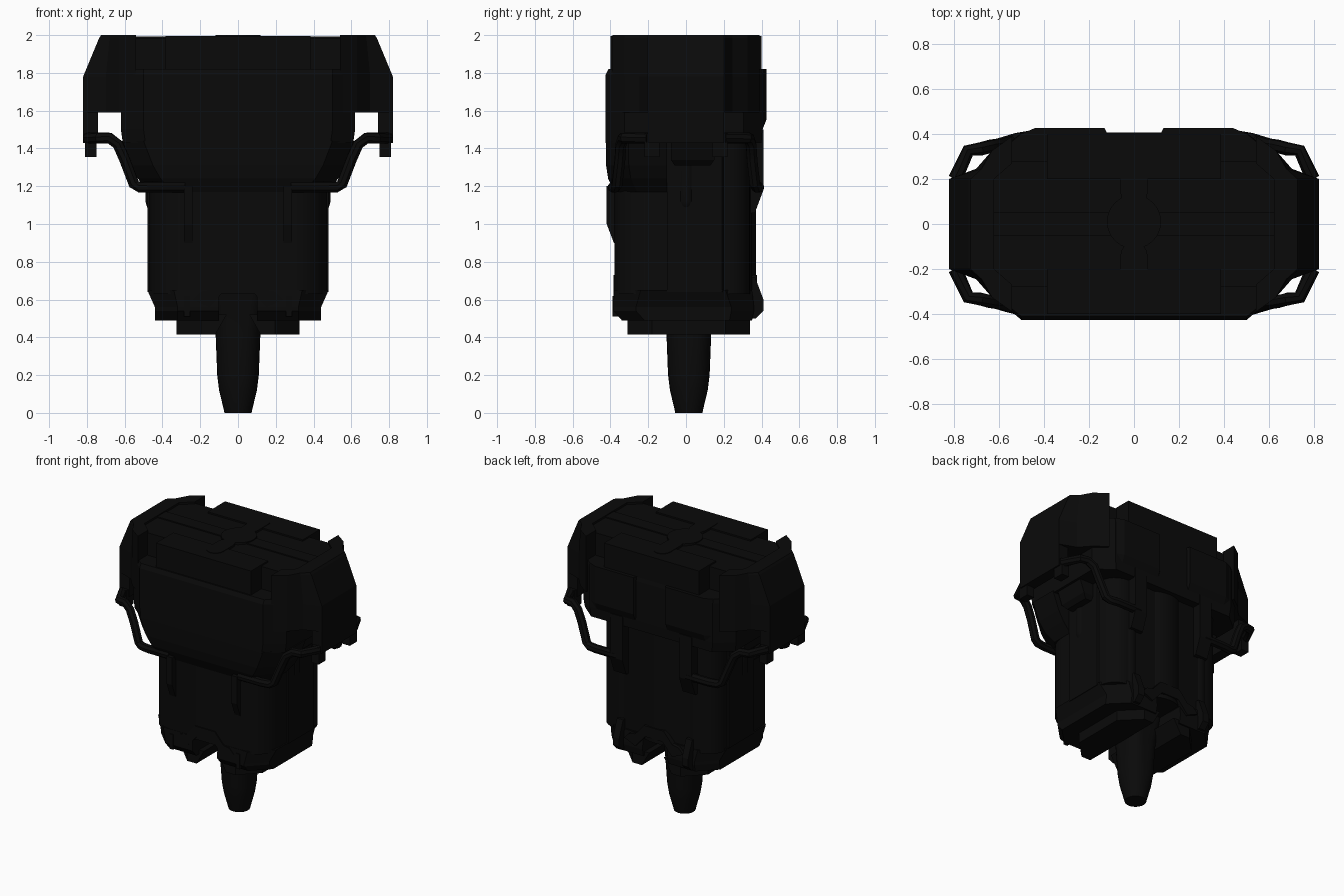
import bpy, bmesh, math
from mathutils import Vector

if "Cube" in bpy.data.objects:
    bpy.data.objects.remove(bpy.data.objects["Cube"])

black = bpy.data.materials.new("near_black")
black.diffuse_color = (0.003, 0.003, 0.003, 1)
black.use_nodes = True
black.node_tree.nodes["Principled BSDF"].inputs["Base Color"].default_value = black.diffuse_color


def finish(name, bm, smooth=False):
    bmesh.ops.remove_doubles(bm, verts=bm.verts, dist=1e-5)
    bmesh.ops.recalc_face_normals(bm, faces=bm.faces)
    me = bpy.data.meshes.new(name)
    bm.to_mesh(me)
    bm.free()
    me.materials.append(black)
    ob = bpy.data.objects.new(name, me)
    bpy.context.collection.objects.link(ob)
    if smooth:
        bpy.ops.object.select_all(action='DESELECT')
        ob.select_set(True)
        bpy.context.view_layer.objects.active = ob
        bpy.ops.object.shade_smooth_by_angle(angle=math.radians(35))
    return ob


def skin(name, rings3d, smooth=False):
    """Skin a list of equal-length rings and cap both ends."""
    bm = bmesh.new()
    rings = [[bm.verts.new(p) for p in r] for r in rings3d]
    n = len(rings[0])
    for a, b in zip(rings, rings[1:]):
        for i in range(n):
            j = (i + 1) % n
            bm.faces.new((a[i], a[j], b[j], b[i]))
    bm.faces.new(rings[0])
    bm.faces.new(rings[-1])
    return finish(name, bm, smooth)


def loft(name, sections, smooth=False):
    return skin(name, [[(x, y, z) for x, y in pts] for z, pts in sections], smooth)


def rib(name, x0, x1, prof):
    """Extrude a y-z profile along x."""
    return skin(name, [[(x, y, z) for y, z in prof] for x in (x0, x1)])


def box(name, x, y, z):
    pts = [(x[0], y[0]), (x[1], y[0]), (x[1], y[1]), (x[0], y[1])]
    return loft(name, [(z[0], pts), (z[1], pts)])


def octagon(hx, yf, yb, cx=0.12, cy=0.1):
    return [(-hx, yf + cy), (-hx + cx, yf), (hx - cx, yf), (hx, yf + cy),
            (hx, yb - cy), (hx - cx, yb), (-hx + cx, yb), (-hx, yb - cy)]


def rounded(hx, yf, yb, rf, rb, n=6):
    pts = []
    for sx, y, r, a0 in ((1, yb, rb, 0), (-1, yb, rb, 90), (-1, yf, rf, 180), (1, yf, rf, 270)):
        cy = y - r if y > 0 else y + r
        for i in range(n + 1):
            a = math.radians(a0 + 90 * i / n)
            pts.append((sx * (hx - r) + r * math.cos(a), cy + r * math.sin(a)))
    return pts


def circle(cx, cy, r, n=24):
    return [(cx + r * math.cos(2 * math.pi * i / n),
             cy + r * math.sin(2 * math.pi * i / n)) for i in range(n)]


def capsule(y0, y1, r, n=8):
    top = [(r * math.cos(math.pi * i / n), y1 - r + r * math.sin(math.pi * i / n)) for i in range(n + 1)]
    return top + [(-x, y0 + y1 - y) for x, y in top]


def flip(pts, sx, sy):
    return [(x * sx, y * sy) for x, y in pts]


def tube(name, pts, r):
    P = [Vector(p) for p in pts]
    rings = []
    for i, p in enumerate(P):
        t = (P[min(i + 1, len(P) - 1)] - P[max(i - 1, 0)]).normalized()
        side = t.cross(Vector((0, 1, 0.15))).normalized()
        up = t.cross(side)
        rings.append([p + r * (math.cos(a) * side + math.sin(a) * up)
                      for a in (math.pi / 8 + k * math.pi / 4 for k in range(8))])
    return skin(name, rings, True)


# nozzle: round tip growing into a rounded square inside the arched base
loft("nozzle", [(z, [(x, y + 0.015) for x, y in rounded(h, -h, h, r, r)]) for z, h, r in
     ((0, 0.072, 0.071), (0.02, 0.076, 0.073), (0.12, 0.1, 0.09), (0.2, 0.11, 0.092),
      (0.43, 0.119, 0.085), (0.55, 0.13, 0.07), (0.7, 0.15, 0.06))], True)

# body column with rounded front corners
loft("body", [(z, rounded(0.47, -0.378, 0.34, 0.19, 0.13)) for z in (0.63, 1.5)], True)
loft("back_barrel", [(z, circle(0, 0.17, 0.2, 32)) for z in (0.62, 1.5)], True)

# arch mouldings above the nozzle, front and back
for name, ya, yb in (("front_arch", -0.3, -0.385), ("back_arch", 0.25, 0.375)):
    prof = [(-0.24, 0.6), (-0.2, 0.64), (-0.15, 0.65), (-0.08, 0.73), (0.08, 0.73), (0.15, 0.65),
            (0.2, 0.64), (0.24, 0.6), (0.15, 0.56), (0.07, 0.65), (-0.07, 0.65), (-0.15, 0.56)]
    skin(name, [[(x, y, z) for x, z in prof] for y in (ya, yb)])


# head: full upper housing, tapered front apron and recessed top core
def front_half(hx, yf, c=0.12):
    return [(-hx, -0.1), (-hx, yf + c), (-hx + c, yf), (hx - c, yf), (hx, yf + c), (hx, -0.1)]


loft("head_apron", [(1.17, front_half(0.47, -0.38)), (1.24, front_half(0.53, -0.412)), (1.31, front_half(0.57, -0.423)),
                    (1.44, front_half(0.62, -0.425))])
loft("head", [(1.43, octagon(0.61, -0.425, 0.40)), (1.5, octagon(0.62, -0.425, 0.405)),
              (1.79, octagon(0.62, -0.425, 0.405)), (1.82, octagon(0.62, -0.41, 0.4))])
loft("head_core", [(z, octagon(0.64, -0.28, 0.28, 0.08, 0.08)) for z in (1.8, 1.985)])

# raised top panels
for name, s in (("top_front_panel", -1), ("top_back_panel", 1)):
    loft(name, [(z, flip([(0.385, 0.2), (0.385, 0.4), (-0.385, 0.4), (-0.385, 0.2)], 1, s)) for z in (1.8, 1.996)])

# top hub, slots and spine
loft("top_hub", [(z, circle(0, 0.01, 0.12)) for z in (1.97, 2.0)])
loft("top_slot_back", [(z, capsule(0.08, 0.33, 0.06)) for z in (1.97, 2.0)])
loft("top_slot_front", [(z, capsule(-0.32, -0.08, 0.06)) for z in (1.97, 2.0)])
box("top_spine", (-0.64, 0.64), (-0.05, 0.05), (1.97, 1.993))

for s, side in ((-1, "left"), (1, "right")):
    def sx(a, b):
        return sorted((s * a, s * b))

    # base lobes and foot pads either side of the nozzle
    def lobe(x0, x1, yf, yb, c):
        return flip([(x0, yf), (x1 - c, yf), (x1, yf + c), (x1, yb - c), (x1 - c, yb), (x0, yb)], s, 1)
    loft(side + "_base", [(0.49, lobe(0.1, 0.44, -0.34, 0.35, 0.12)), (0.54, lobe(0.1, 0.44, -0.385, 0.36, 0.12)),
                          (0.56, lobe(0.1, 0.44, -0.385, 0.36, 0.12)), (0.65, lobe(0.1, 0.48, -0.38, 0.35, 0.14))])
    loft(side + "_foot", [(0.415, lobe(0.12, 0.325, -0.31, 0.34, 0.13)), (0.52, lobe(0.06, 0.325, -0.31, 0.34, 0.13))])

    # side cap, wrapping toward front and back
    def cap(X, k):
        half = [(X, 0.2), (k, 0.245), (0.63, 0.325), (0.54, 0.39), (0.54, 0.27), (0.62, 0.2)]
        return flip(half + [(x, -y) for x, y in reversed(half)], s, 1)
    loft(side + "_cap", [(1.59, cap(0.82, 0.7)), (1.78, cap(0.82, 0.7)), (1.985, cap(0.735, 0.68)), (2.0, cap(0.725, 0.675))])
    box(side + "_cap_skirt", sx(0.74, 0.82), (-0.2, 0.2), (1.43, 1.6))

    # side socket and plug rod
    loft(side + "_socket", [(z, flip([(0.4, a), (x, a), (x, b), (0.4, b)], s, 1)) for z, x, a, b in
         ((1.31, 0.53, -0.06, 0.13), (1.34, 0.56, -0.08, 0.15), (1.45, 0.6, -0.08, 0.15))])
    loft(side + "_plug_rod", [(z, circle(s * 0.44, 0, r, 16)) for z, r in
         ((1.075, 0.025), (1.09, 0.042), (1.12, 0.05), (1.35, 0.05))], True)

    # side slab and pipe on the column
    loft(side + "_side_slab", [(z, flip([(0.4, -0.11), (0.48, -0.1), (0.48, 0.19), (0.4, 0.25)], s, 1)) for z in (0.64, 1.45)])
    loft(side + "_back_pipe", [(z, circle(s * 0.3, 0.29, 0.06, 16)) for z in (0.58, 1.45)], True)

    # front strips and clips, back strips and fins
    rib(side + "_front_clip", s * 0.255, s * 0.285, [(-0.388, 0.51), (-0.388, 0.62), (-0.33, 0.62), (-0.33, 0.51)])
    rib(side + "_front_strip", s * 0.24, s * 0.285,
        [(-0.33, 0.9), (-0.382, 0.9), (-0.42, 1.0), (-0.42, 1.2), (-0.33, 1.2)])
    rib(side + "_back_strip", s * 0.23, s * 0.33,
        [(0.3, 1.05), (0.365, 1.06), (0.41, 1.18), (0.41, 1.5), (0.3, 1.5)])
    rib(side + "_back_fin", s * 0.255, s * 0.305,
        [(0.3, 0.5), (0.37, 0.5), (0.41, 0.54), (0.41, 0.6), (0.365, 0.72), (0.3, 0.72)])

    for label, f in (("front", -1), ("back", 1)):
        # guard bar from the cap corner to the lower head
        path = [(0.795, 0.2, 1.455), (0.77, 0.25, 1.455), (0.735, 0.325, 1.455), (0.68, 0.333, 1.455), (0.635, 0.345, 1.42),
                (0.6, 0.35, 1.34), (0.55, 0.365, 1.21), (0.52, 0.375, 1.195), (0.46, 0.385, 1.195), (0.28, 0.385, 1.195)]
        tube("%s_%s_guard_bar" % (side, label), [(s * x, f * y, z) for x, y, z in path], 0.03)
        box("%s_%s_cap_tab" % (side, label), sx(0.75, 0.81), sorted((f * 0.14, f * 0.22)), (1.355, 1.48))

    # plates either side of the back channel
    loft(side + "_back_plate", [(z, flip([(0.11, 0.38), (0.13, y), (0.44, y), (0.5, 0.4), (0.5, 0.37)], s, 1))
                                for z, y in ((1.5, 0.405), (1.55, 0.425), (1.82, 0.425))])
